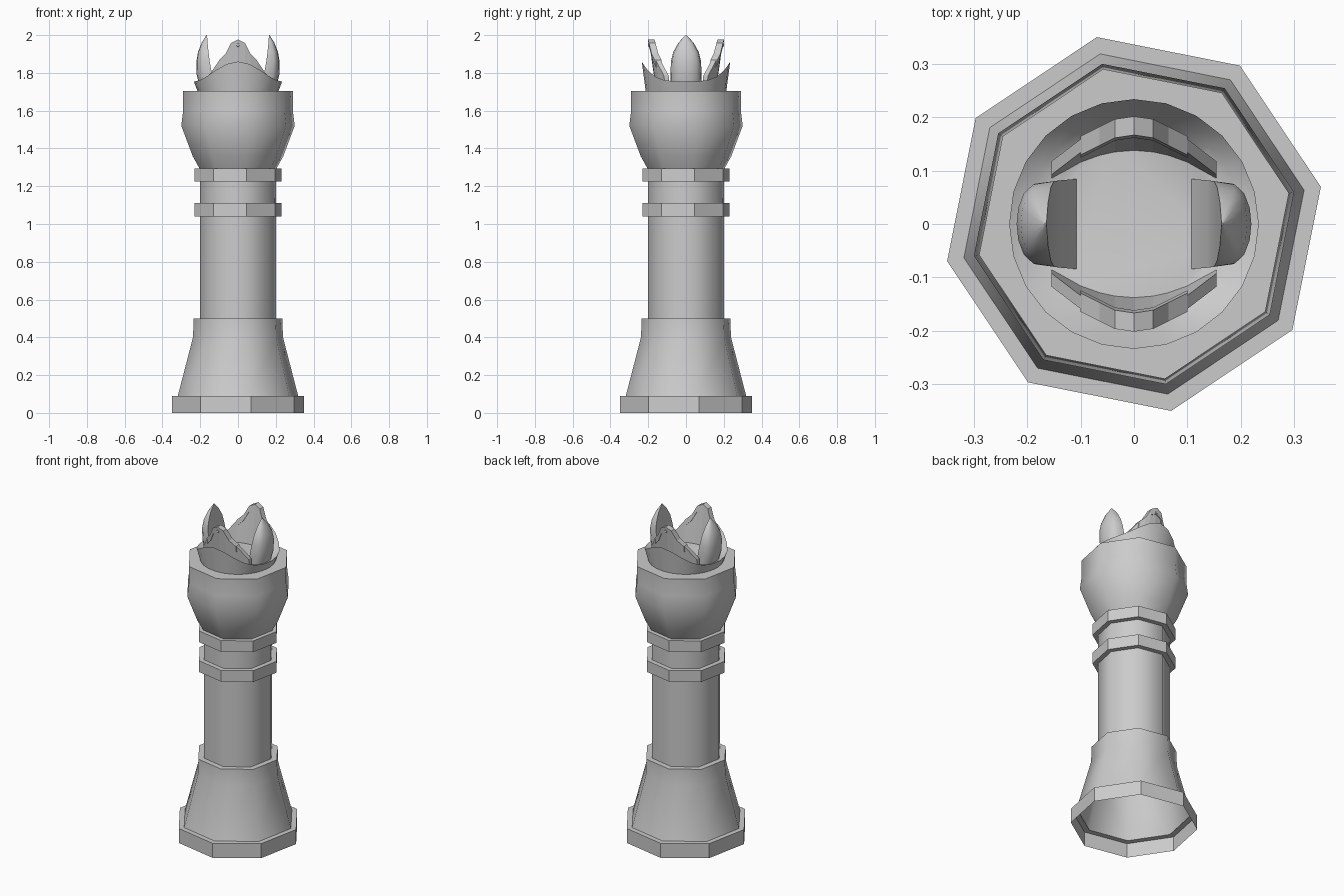
import bpy, bmesh
from math import sin, cos, pi, radians

cube = bpy.data.objects.get("Cube")
if cube:
    bpy.data.objects.remove(cube)

grey = bpy.data.materials.new("plain grey")
grey.use_nodes = True
COLOUR = (0.6, 0.6, 0.6, 1)
grey.diffuse_color = COLOUR
grey.node_tree.nodes["Principled BSDF"].inputs["Base Color"].default_value = COLOUR


def finish(bm, name, smooth=None):
    bmesh.ops.recalc_face_normals(bm, faces=bm.faces)
    mesh = bpy.data.meshes.new(name)
    bm.to_mesh(mesh)
    bm.free()
    mesh.materials.append(grey)
    obj = bpy.data.objects.new(name, mesh)
    bpy.context.collection.objects.link(obj)
    if smooth:
        bpy.ops.object.select_all(action='DESELECT')
        obj.select_set(True)
        bpy.context.view_layer.objects.active = obj
        bpy.ops.object.shade_smooth_by_angle(angle=radians(smooth))
    return obj


def loft(rows, name, cap_start=False, cap_end=False, smooth=None):
    """Skin closed rows of points, with optional end caps."""
    bm = bmesh.new()
    loops = [[bm.verts.new(p) for p in row] for row in rows]
    n = len(loops[0])
    for a, b in zip(loops, loops[1:]):
        for i in range(n):
            j = (i + 1) % n
            bm.faces.new((a[i], a[j], b[j], b[i]))
    if cap_start:
        bm.faces.new(loops[0][::-1])
    if cap_end:
        bm.faces.new(loops[-1])
    return finish(bm, name, smooth)


def octagon(r, z):
    angles = [radians(11.25 + 45 * k) for k in range(8)]
    return [(r * cos(a), r * sin(a), z) for a in angles]


def turned(profile, name, **options):
    return loft([octagon(r, z) for r, z in profile], name, **options)


# Hollow foot, shaft and head
turned([(.357, 0), (.357, .09), (.322, .09)], "base_plinth")
turned([(.325, .09), (.243, .4), (.239, .5), (.204, .5), (.204, 1.28)],
       "shaft", smooth=50)
turned([(.2, 1.28), (.245, 1.36), (.306, 1.52), (.296, 1.6), (.296, 1.705)],
       "head", cap_end=True, smooth=50)

# Two neck rings
for name, z in (("lower_ring", 1.04), ("upper_ring", 1.225)):
    turned([(.2, z), (.235, z), (.235, z + .07), (.2, z + .07)], name)


# Crown collar with a rim that rises at the front and back
def rim(a):
    return 1.755 + .105 * sin(a) ** 4


angles = [2 * pi * k / 24 for k in range(24)]


def ring(r, height):
    return [(r * cos(a), r * sin(a), height(a)) for a in angles]


loft([ring(.213, lambda a: 1.70), ring(.234, rim),
      ring(.202, lambda a: 1.74 + .55 * (rim(a) - 1.755)),
      ring(.165, lambda a: 1.735)], "crown_collar", cap_end=True, smooth=35)

# Pointed side petals: height, half width, outer reach, inner reach
petal = [(1.72, .085, .2, .1), (1.79, .082, .219, .137), (1.86, .08, .22, .15),
         (1.91, .068, .212, .156), (1.96, .04, .192, .161), (2.0, .002, .167, .164)]
arc = [-pi / 2 + pi * k / 8 for k in range(9)]
for name, side in (("left_petal", 1), ("right_petal", -1)):
    rows = [[(side * (inn + (out - inn) * max(cos(a), 0) ** .6), w * sin(a), z)
             for a in arc] for z, w, out, inn in petal]
    loft(rows, name, cap_start=True, cap_end=True, smooth=40)

# Front and back crests: leaning curved plates with a stepped peak
half = [(.155, 1.785), (.1, 1.865), (.065, 1.9), (.036, 1.957), (0, 1.975)]
outline = [(-x, z) for x, z in half] + [(x, z) for x, z in half[-2::-1]]


def crest_point(side, x, z, depth):
    return (x, side * (.14 + .14 * (z - 1.75) - 2.2 * x * x + depth), z)


for name, side in (("front", -1), ("back", 1)):
    rows = [[crest_point(side, x, 1.73, 0), crest_point(side, x, 1.73, .025),
             crest_point(side, x, z, .025), crest_point(side, x, z, 0)]
            for x, z in outline]
    loft(rows, name + "_crest", cap_start=True, cap_end=True)

    # Thicker trim along the top of the crest
    rows = [[crest_point(side, x, z - .035, -.005), crest_point(side, x, z - .035, .03),
             crest_point(side, x, z + .002, .03), crest_point(side, x, z + .002, -.005)]
            for x, z in outline[1:-1]]
    loft(rows, name + "_crest_trim", cap_start=True, cap_end=True)

    # Small stud at the peak
    bm = bmesh.new()
    bmesh.ops.create_cone(bm, cap_ends=True, segments=6, radius1=.02,
                          radius2=.008, depth=.025)
    stud = finish(bm, name + "_stud")
    stud.rotation_euler = (-side * pi / 2, 0, 0)
    stud.location = (0, side * .188, 1.948)
